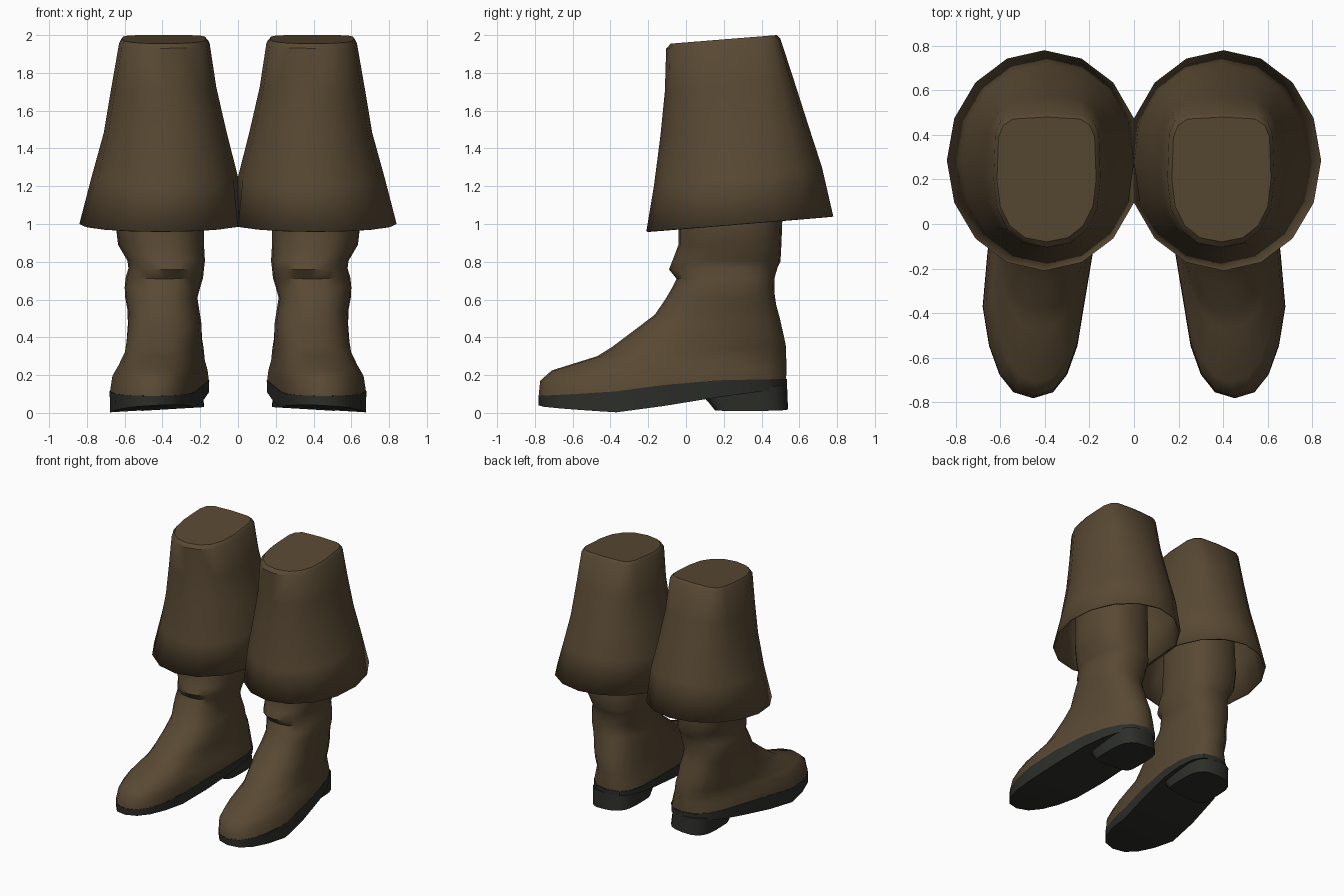
import bpy, bmesh, math

if "Cube" in bpy.data.objects:
    bpy.data.objects.remove(bpy.data.objects["Cube"])


def material(name, rgb):
    m = bpy.data.materials.new(name)
    m.diffuse_color = (*rgb, 1)
    m.use_nodes = True
    m.node_tree.nodes["Principled BSDF"].inputs["Base Color"].default_value = m.diffuse_color
    return m


LEATHER = material("brown_leather", (0.098, 0.066, 0.033))
RUBBER = material("dark_sole", (0.026, 0.028, 0.023))


def ring(yf, yb, xi, xo, z, skew=0.0, nf=2.2, nb=2.2, n=20):
    """Superellipse outline; z is (front, back) heights or a function of x, y."""
    pts = []
    yc, ry, cx, rx = (yf + yb) / 2, (yb - yf) / 2, (xi + xo) / 2, (xo - xi) / 2
    for i in range(n):
        t = 2 * math.pi * i / n
        s, c = -math.cos(t), math.sin(t)          # starts at the front, s = -1
        e = 2 / (nf if s < 0 else nb)
        y = yc + ry * math.copysign(abs(s) ** e, s)
        x = cx + rx * math.copysign(abs(c) ** e, c) if abs(c) > 1e-6 else cx
        x -= skew * (max(y, -0.35) + 0.12)        # heel sits further in than the toe
        x = max(x, 0.0)
        if callable(z):
            h = z(x, y)
        else:
            h = z[0] + (z[1] - z[0]) * (y - yf) / (yb - yf)
        pts.append((x, y, h))
    return pts


def loft(name, rings, mat, cap_start=False, cap_end=False, thick=0, angle=40):
    bm = bmesh.new()
    loops = [[bm.verts.new(p) for p in r] for r in rings]
    n = len(loops[0])
    for a, b in zip(loops, loops[1:]):
        for i in range(n):
            j = (i + 1) % n
            bm.faces.new((a[i], a[j], b[j], b[i]))

    def cap(l):                                   # strips across the outline
        for i in range(n // 2):
            q = [l[i], l[i + 1], l[n - i - 1], l[(n - i) % n]]
            bm.faces.new(list(dict.fromkeys(q)))
    if cap_start:
        cap(loops[0])
    if cap_end:
        cap(loops[-1])
    bmesh.ops.recalc_face_normals(bm, faces=bm.faces)
    me = bpy.data.meshes.new(name)
    bm.to_mesh(me)
    bm.free()
    me.materials.append(mat)
    ob = bpy.data.objects.new(name, me)
    bpy.context.collection.objects.link(ob)
    bpy.ops.object.select_all(action='DESELECT')
    ob.select_set(True)
    bpy.context.view_layer.objects.active = ob
    bpy.ops.object.shade_smooth_by_angle(angle=math.radians(angle))
    if thick:
        s = ob.modifiers.new("thickness", 'SOLIDIFY')
        s.thickness, s.offset = thick, -1
    m = ob.modifiers.new("pair", 'MIRROR')        # second boot
    m.use_mirror_merge = False
    return ob


def roll(x):                                      # soles tip slightly outward
    return max(0.0, 0.69 - x) * 0.06


def piecewise(y, pts):
    for (y0, z0), (y1, z1) in zip(pts, pts[1:]):
        if y <= y1:
            break
    return z0 + (z1 - z0) * (y - y0) / (y1 - y0)


def sole_bottom(x, y):
    return roll(x) + piecewise(y, [(-0.78, 0.025), (-0.33, 0.0), (0.1, 0.07), (0.54, 0.12)])


def sole_top(x, y):
    return piecewise(y, [(-0.78, 0.09), (-0.4, 0.11), (0.05, 0.17), (0.54, 0.18)])


# Foot and slouching shaft: front z, back z, front y, back y, inner x, outer x, skew
SHAFT = [
    (.17, .25, -.772, .533, .185, .645, .13),
    (.225, .30, -.71, .53, .20, .62, .12),
    (.30, .36, -.47, .528, .205, .605, .09),
    (.35, .42, -.39, .515, .205, .60, .06),
    (.44, .50, -.27, .497, .20, .59, .03),
    (.52, .57, -.165, .478, .205, .585, 0),
    (.60, .62, -.11, .47, .215, .597, 0),
    (.66, .67, -.075, .468, .20, .60, 0),
    (.71, .72, -.05, .47, .185, .595, 0),
    (.76, .77, -.09, .485, .18, .58, 0),
    (.81, .80, -.07, .50, .175, .585, 0),
    (.89, .89, -.04, .505, .18, .635, 0),
    (1.02, 1.02, -.04, .51, .18, .65, 0),
    (1.75, 1.75, -.02, .49, .18, .62, 0),
]
foot = dict(skew=0.14, nf=2.4, nb=2.8)
rings = [ring(-.78, .53, .185, .655, sole_top, **foot)]
for zf, zb, yf, yb, xi, xo, k in SHAFT:
    rings.append(ring(yf, yb, xi, xo, (zf, zb), k, 2.3, 2.5))
loft("boot_upper", rings, LEATHER, cap_end=True, angle=50)

# Sole
loft("sole", [ring(-.78, .535, .185, .655, sole_bottom, **foot),
              ring(-.782, .535, .183, .657, sole_top, **foot)],
     RUBBER, cap_start=True)

# Heel block, with its front face sloping back
loft("heel", [ring(.15, .54, .18, .51, lambda x, y: roll(x), nf=6, nb=2.8),
              ring(.08, .535, .185, .52, (.10, .15), nf=6, nb=2.8)],
     RUBBER, cap_start=True, cap_end=True)

# Flared cuff: front z, back z, front y, back y, inner x, outer x, front and back squareness
CUFF = [
    (.96, 1.04, -.21, .78, -.035, .84, 2.0, 2.0),
    (1.20, 1.30, -.17, .72, -.005, .775, 2.0, 2.1),
    (1.47, 1.50, -.135, .655, .06, .71, 2.1, 2.4),
    (1.70, 1.75, -.112, .575, .115, .67, 2.2, 3.0),
    (1.93, 1.98, -.105, .50, .15, .63, 2.3, 5.0),
    (1.955, 2.0, -.08, .48, .17, .615, 2.3, 5.0),
]
loft("cuff", [ring(yf, yb, xi, xo, (zf, zb), 0, nf, nb, 16)
              for zf, zb, yf, yb, xi, xo, nf, nb in CUFF],
     LEATHER, cap_end=True, thick=0.012)
